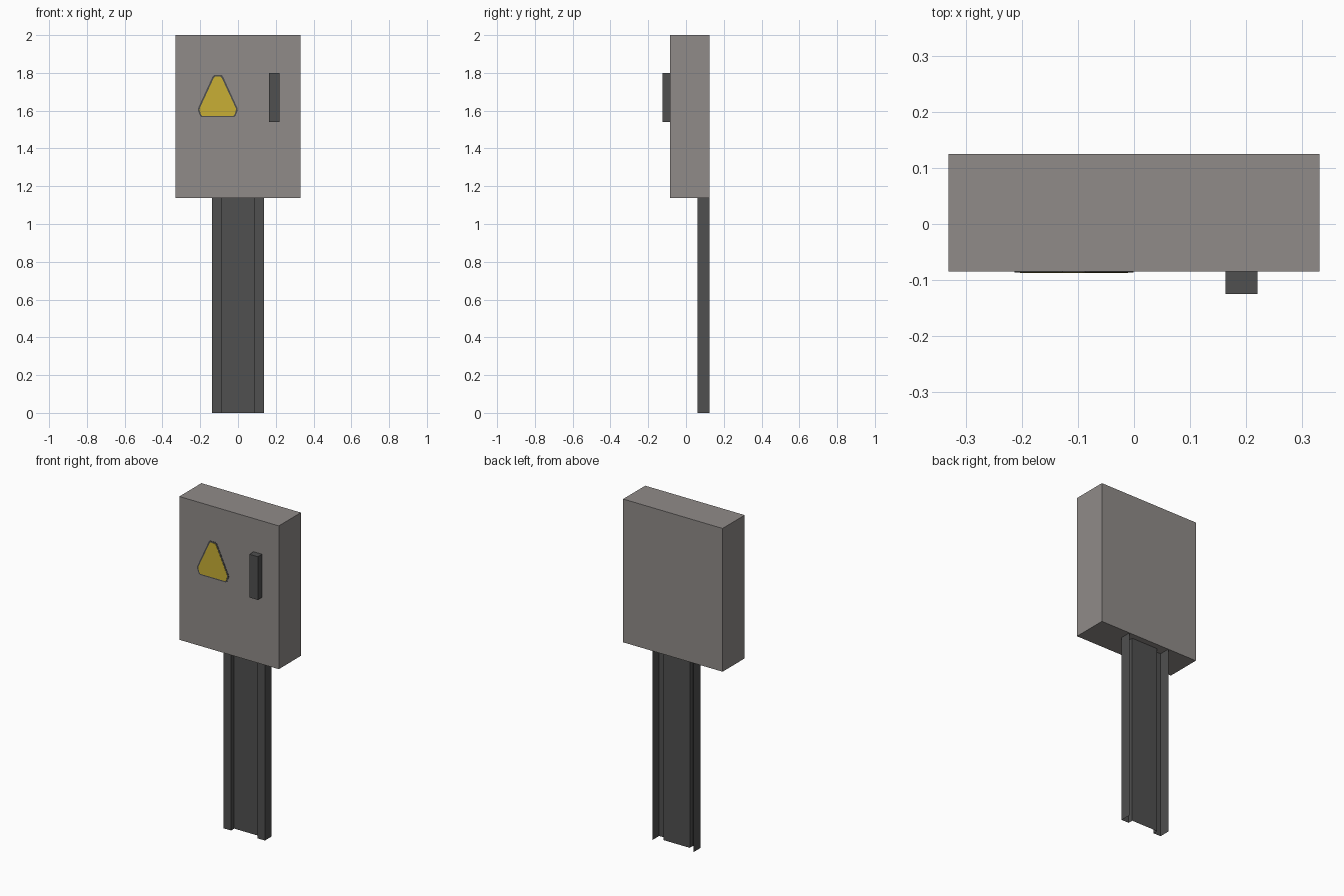
import bpy, bmesh

if "Cube" in bpy.data.objects:
    bpy.data.objects.remove(bpy.data.objects["Cube"])


def material(name, rgb):
    m = bpy.data.materials.new(name)
    m.diffuse_color = (*rgb, 1)
    m.use_nodes = True
    m.node_tree.nodes["Principled BSDF"].inputs["Base Color"].default_value = m.diffuse_color
    return m


GREY = material("warm_grey", (0.28, 0.26, 0.25))
DARK = material("dark_grey", (0.08, 0.08, 0.08))
YELLOW = material("warning_yellow", (0.58, 0.43, 0.035))


def finish(name, bm, mat):
    me = bpy.data.meshes.new(name)
    bm.to_mesh(me)
    bm.free()
    me.materials.append(mat)
    ob = bpy.data.objects.new(name, me)
    bpy.context.collection.objects.link(ob)
    return ob


def box(name, lo, hi, mat):
    bm = bmesh.new()
    bmesh.ops.create_cube(bm, size=1)
    for v in bm.verts:
        v.co = [(a + b) / 2 + c * (b - a) for a, b, c in zip(lo, hi, v.co)]
    return finish(name, bm, mat)


def plate(name, half, cx, y, depth, mat):
    # symmetric outline in the xz plane, extruded backwards
    pts = half + [(-x, z) for x, z in reversed(half)]
    bm = bmesh.new()
    face = bm.faces.new([bm.verts.new((cx + x, y, z)) for x, z in pts])
    ext = bmesh.ops.extrude_face_region(bm, geom=[face])
    for g in ext["geom"]:
        if isinstance(g, bmesh.types.BMVert):
            g.co.y += depth
    bmesh.ops.recalc_face_normals(bm, faces=bm.faces)
    return finish(name, bm, mat)


# Cabinet and handle
box("cabinet", (-0.331, -0.085, 1.138), (0.331, 0.125, 2.0), GREY)
box("handle", (0.163, -0.125, 1.54), (0.22, -0.085, 1.80), DARK)

# Warning triangle: dark border plate with a yellow plate on it
border = [(0.020, 1.789), (0.028, 1.780), (0.104, 1.614),
          (0.106, 1.603), (0.094, 1.572), (0.086, 1.566)]
panel = [(0.015, 1.780), (0.021, 1.774), (0.095, 1.614),
         (0.096, 1.603), (0.089, 1.579), (0.083, 1.573)]
plate("sign_border", border, -0.107, -0.0865, 0.0015, DARK)
plate("sign_panel", panel, -0.107, -0.0875, 0.001, YELLOW)

# Post: thin folded sheet, hat-shaped section open at the back
half = [(-0.137, 0.125), (-0.137, 0.06), (-0.088, 0.06), (-0.088, 0.09)]
section = half + [(-x, y) for x, y in reversed(half)]
bm = bmesh.new()
low = [bm.verts.new((x, y, 0)) for x, y in section]
top = [bm.verts.new((x, y, 1.138)) for x, y in section]
for i in range(len(section) - 1):
    bm.faces.new((low[i], low[i + 1], top[i + 1], top[i]))
finish("post", bm, DARK)
